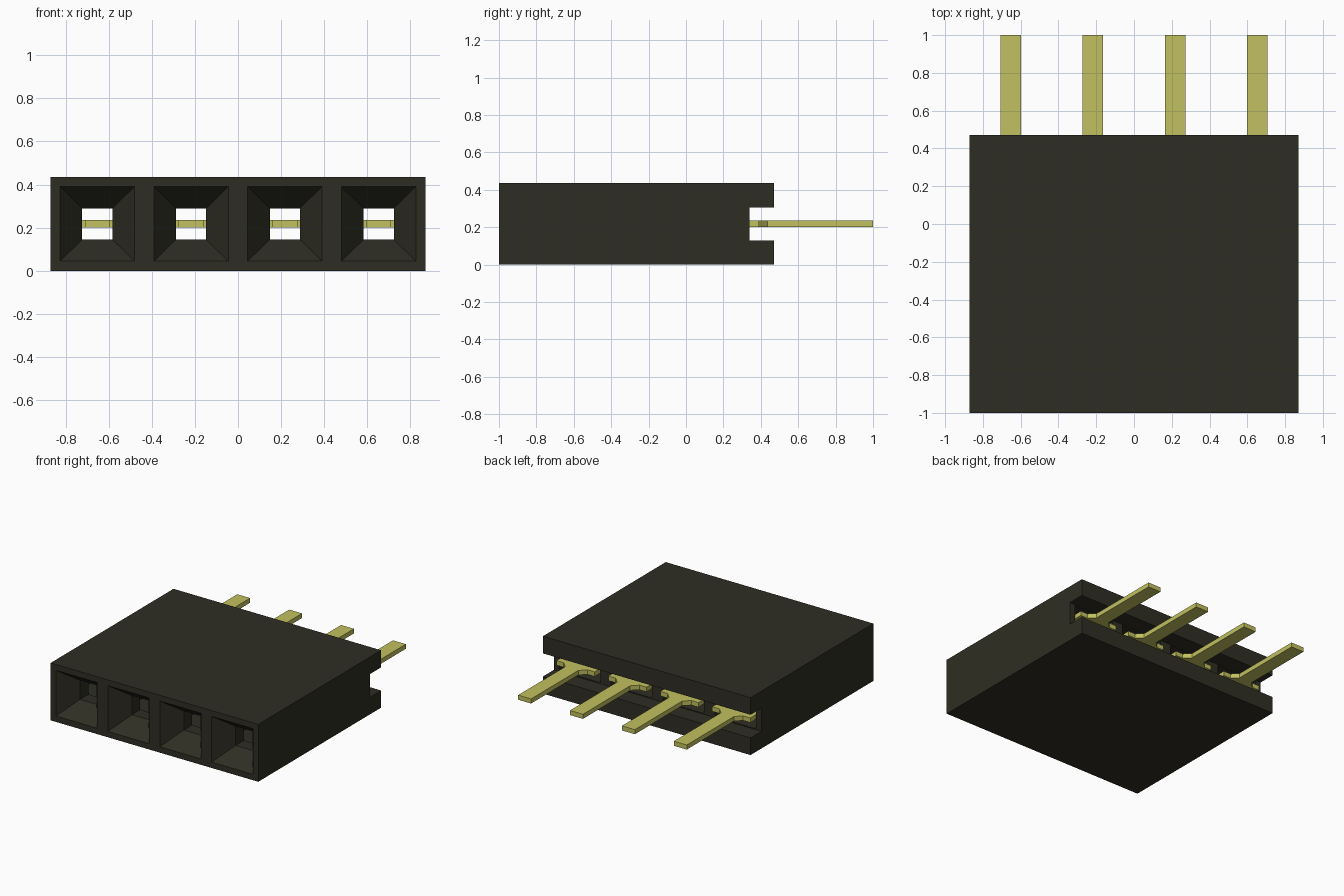
import bpy
import bmesh

if "Cube" in bpy.data.objects:
    bpy.data.objects.remove(bpy.data.objects["Cube"], do_unlink=True)

MID = 0.2175                      # height of the socket axis
PITCH = 0.435
CENTRES = [(i - 1.5) * PITCH for i in range(4)]


def material(name, rgb):
    mat = bpy.data.materials.new(name)
    mat.use_nodes = True
    mat.diffuse_color = (*rgb, 1)
    bsdf = mat.node_tree.nodes["Principled BSDF"]
    bsdf.inputs["Base Color"].default_value = (*rgb, 1)
    bsdf.inputs["Roughness"].default_value = 0.6
    return mat


def finish(bm, name, mat=None):
    bmesh.ops.recalc_face_normals(bm, faces=bm.faces)
    mesh = bpy.data.meshes.new(name)
    bm.to_mesh(mesh)
    bm.free()
    obj = bpy.data.objects.new(name, mesh)
    bpy.context.collection.objects.link(obj)
    if mat:
        mesh.materials.append(mat)
    return obj


def prism(bm, outline, offset):
    """Extrude a closed outline of 3D points along an offset."""
    face = bm.faces.new([bm.verts.new(p) for p in outline])
    new = bmesh.ops.extrude_face_region(bm, geom=[face])["geom"]
    verts = [v for v in new if isinstance(v, bmesh.types.BMVert)]
    bmesh.ops.translate(bm, verts=verts, vec=offset)


def loft(bm, x, sections):
    """Join rectangular sections (y, half width, half height) into a solid."""
    rings = [[bm.verts.new((x + sx * w, y, MID + sz * h))
              for sx, sz in ((-1, -1), (1, -1), (1, 1), (-1, 1))]
             for y, w, h in sections]
    for a, b in zip(rings, rings[1:]):
        for i in range(4):
            j = (i + 1) % 4
            bm.faces.new((a[i], a[j], b[j], b[i]))
    bm.faces.new(rings[0])
    bm.faces.new(rings[-1])


plastic = material("dark_plastic", (0.028, 0.027, 0.017))
brass = material("pale_brass", (0.54, 0.53, 0.115))

# Housing: block with a full-width slot along the back
bm = bmesh.new()
half = [(-1, 0), (0.47, 0), (0.47, 0.13), (0.34, 0.13)]
profile = half + [(y, 2 * MID - z) for y, z in reversed(half)]
prism(bm, [(-0.87, y, z) for y, z in profile], (1.74, 0, 0))
housing = finish(bm, "housing", plastic)

# Sockets: funnel, narrow neck, then a wide chamber open to the slot
bm = bmesh.new()
for x in CENTRES:
    loft(bm, x, [(-1.014, 0.183, 0.183), (-0.86, 0.07, 0.0725),
                 (-0.76, 0.07, 0.0725), (-0.76, 0.172, 0.08),
                 (0.37, 0.172, 0.08)])
cutter = finish(bm, "socket_cutter")
cutter.hide_render = True

cut = housing.modifiers.new("sockets", "BOOLEAN")
cut.operation = "DIFFERENCE"
cut.solver = "EXACT"
cut.object = cutter
depsgraph = bpy.context.evaluated_depsgraph_get()
cut_mesh = bpy.data.meshes.new_from_object(housing.evaluated_get(depsgraph))
housing.modifiers.clear()
housing.data = cut_mesh
bpy.data.objects.remove(cutter, do_unlink=True)

# Contacts: flat tail, chamfered shoulders and a two-pronged fork inside
side = [(0.054, 1), (0.054, 0.435), (0.1, 0.39), (0.16, 0.39),
        (0.16, 0.25), (0.13, -0.5), (0.055, -0.5), (0.055, 0.2)]
outline = side + [(-x, y) for x, y in reversed(side)]
for n, cx in enumerate(CENTRES, 1):
    bm = bmesh.new()
    prism(bm, [(cx + x, y, 0.2) for x, y in outline], (0, 0, 0.035))
    finish(bm, f"contact_pin_{n}", brass)
